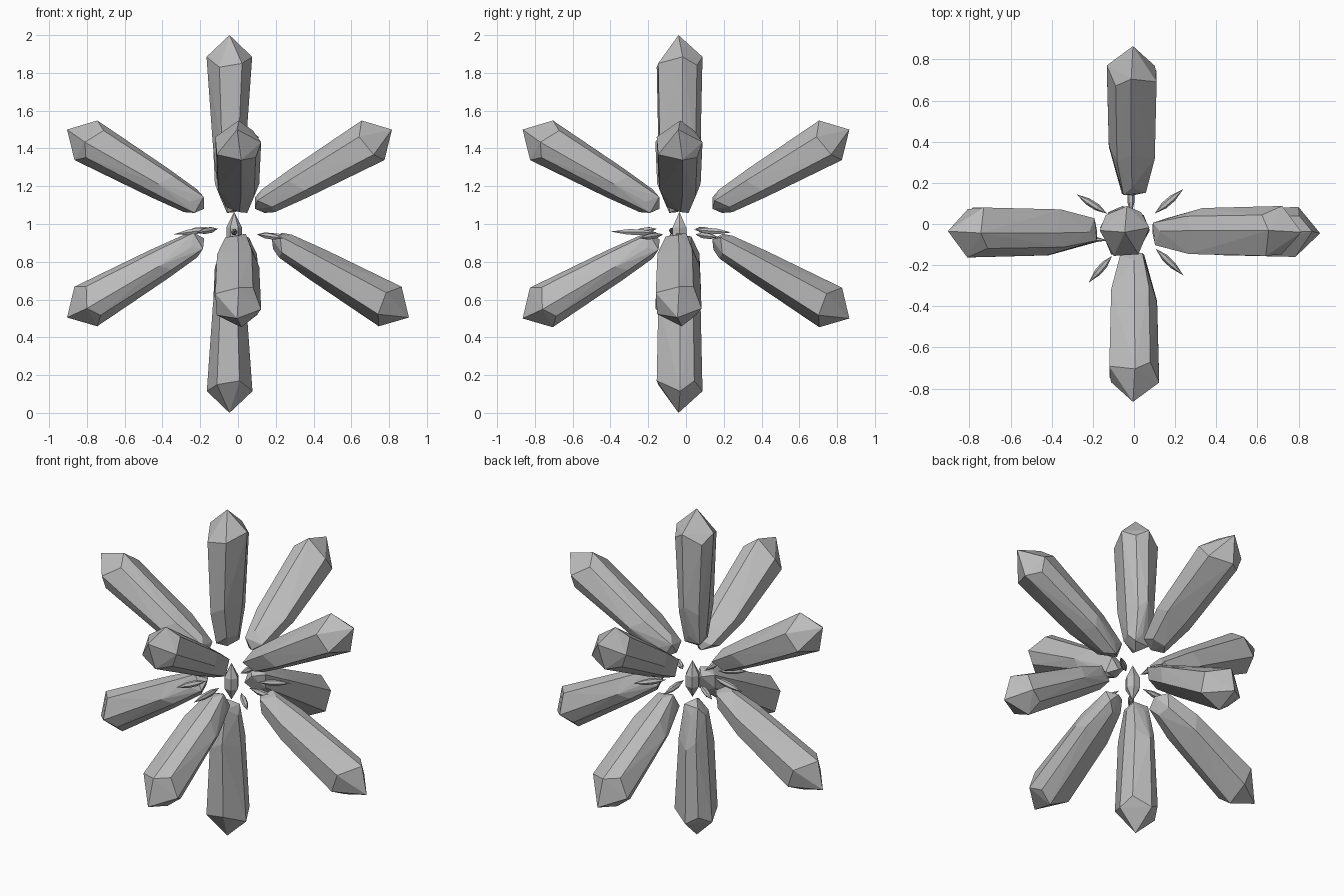
import bpy, bmesh, math
from mathutils import Vector, Matrix

if "Cube" in bpy.data.objects:
    bpy.data.objects.remove(bpy.data.objects["Cube"])

stone = bpy.data.materials.new("grey_stone")
stone.diffuse_color = (0.5, 0.5, 0.5, 1)
stone.use_nodes = True
stone.node_tree.nodes["Principled BSDF"].inputs["Base Color"].default_value = stone.diffuse_color

# Uneven seven-sided cut: angle in degrees and depth of the shoulder below the tip
CUT = [(10, .115), (50, .16), (85, .115), (139, .17), (176, .115), (244, .17), (303, .15)]
# Body rings: distance below the tip, half width in x and y
RINGS = [(.58, .09, .118), (.775, .07, .07)]
LENGTH = .838


def hull_object(name, points, matrix):
    """Faceted solid around a cloud of points."""
    bm = bmesh.new()
    for p in points:
        bm.verts.new(p)
    res = bmesh.ops.convex_hull(bm, input=bm.verts)
    junk = {g for g in res["geom_interior"] + res["geom_unused"]
            if isinstance(g, bmesh.types.BMVert)}
    bmesh.ops.delete(bm, geom=list(junk), context='VERTS')
    bmesh.ops.recalc_face_normals(bm, faces=bm.faces)
    me = bpy.data.meshes.new(name)
    bm.to_mesh(me)
    bm.free()
    me.materials.append(stone)
    ob = bpy.data.objects.new(name, me)
    ob.matrix_world = matrix
    bpy.context.collection.objects.link(ob)
    return ob


def crystal(name, tip, azimuth, tilt):
    """Large crystal: tip at the local origin, body running down local -z."""
    pts = [Vector((0, 0, 0)), Vector((0, 0, -LENGTH))]
    for i, (deg, depth) in enumerate(CUT):
        c, s = math.cos(math.radians(deg)), math.sin(math.radians(deg))
        pts.append(Vector((.122 * c, .128 * s, -depth)))
        for d, rx, ry in RINGS:
            pts.append(Vector((rx * c, ry * s, -d - (.03 if i % 2 else -.02))))
    m = (Matrix.Translation(tip) @ Matrix.Rotation(math.radians(azimuth), 4, 'Z')
         @ Matrix.Rotation(math.radians(tilt), 4, 'Y'))
    hull_object(name, pts, m)


def shard(name, a, b, r, sides=6):
    """Small double-pointed splinter between two points."""
    a, b = Vector(a), Vector(b)
    d = b - a
    half = d.length / 2
    pts = [Vector((0, 0, half)), Vector((0, 0, -half))]
    for i in range(sides):
        t = math.tau * i / sides
        for z in (-.35, .25):
            pts.append(Vector((r * math.cos(t), r * math.sin(t), z * half)))
    m = Matrix.Translation((a + b) / 2) @ d.to_track_quat('Z', 'Y').to_matrix().to_4x4()
    hull_object(name, pts, m)


# Upright pair
crystal("top_crystal", (-.045, -.04, 2), 0, 0)
crystal("bottom_crystal", (-.045, -.04, 0), 0, 180)

# Upper and lower rings of four slanted crystals
crystal("upper_right_crystal", (.815, -.04, 1.5), 0, 60)
crystal("lower_right_crystal", (.905, -.045, .505), 0, 120)
crystal("upper_left_crystal", (-.905, -.035, 1.5), 180, 60)
crystal("lower_left_crystal", (-.905, -.035, .505), 180, 120)
for word, y, az in (("front", -.865, -90), ("back", .865, 90)):
    crystal("upper_" + word + "_crystal", (-.005, y, 1.5), az, 60)
    crystal("lower_" + word + "_crystal", (-.005, y, .5), az, 120)

# Core crystal
shard("core_crystal", (-.02, -.035, .84), (-.02, -.035, 1.065), .042)

# Loose splinters around the core
SPLINTERS = [
    ((-.13, -.08, .975), (-.34, -.06, .945)), ((.105, -.04, .945), (.30, -.04, .925)),
    ((-.02, -.15, .955), (-.02, -.40, .96)), ((-.015, .04, .97), (-.015, .24, .955)),
    ((-.13, .05, .975), (-.28, .145, .96)), ((.10, .05, .945), (.24, .17, .93)),
    ((-.107, -.155, .975), (-.22, -.285, .955)), ((.105, -.12, .945), (.24, -.25, .925)),
]
for i, (a, b) in enumerate(SPLINTERS):
    shard("splinter_%d" % (i + 1), a, b, .017)
